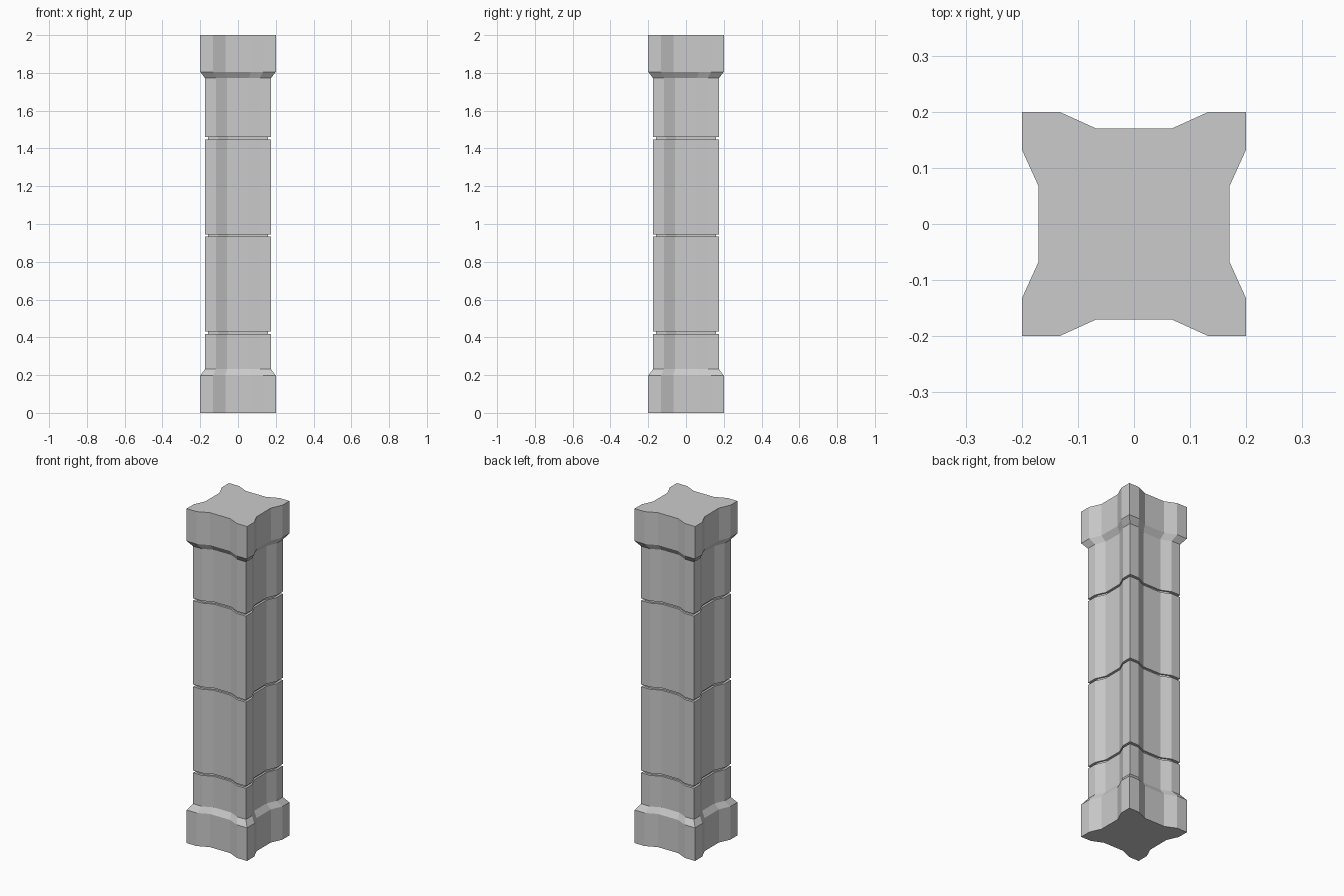
import bpy, bmesh

if "Cube" in bpy.data.objects:
    bpy.data.objects.remove(bpy.data.objects["Cube"])

# One side of the cross-section (corner to next corner); rotated four times
SIDE = [(-0.2, -0.2), (-0.133, -0.2), (-0.067, -0.17), (0.067, -0.17), (0.133, -0.2)]


def outline():
    pts, side = [], SIDE
    for _ in range(4):
        pts += side
        side = [(-y, x) for x, y in side]
    return pts


def loft(name, levels):
    """Stack scaled copies of the outline; levels are (z, scale)."""
    bm = bmesh.new()
    rings = [[bm.verts.new((x * s, y * s, z)) for x, y in outline()] for z, s in levels]
    for lo, hi in zip(rings, rings[1:]):
        n = len(lo)
        for i in range(n):
            j = (i + 1) % n
            bm.faces.new((lo[i], lo[j], hi[j], hi[i]))
    bm.faces.new(rings[0][::-1])
    bm.faces.new(rings[-1])
    mesh = bpy.data.meshes.new(name)
    bm.to_mesh(mesh)
    bm.free()
    obj = bpy.data.objects.new(name, mesh)
    bpy.context.collection.objects.link(obj)
    return obj


SHAFT, GROOVE = 0.872, 0.80

# Plinth, with chamfer up to the shaft
levels = [(0, 1), (0.198, 1), (0.232, SHAFT)]

# Shaft with three square-cut joints between the blocks
for z in (0.424, 0.939, 1.454):
    levels += [(z - 0.0065, SHAFT), (z - 0.0065, GROOVE),
               (z + 0.0065, GROOVE), (z + 0.0065, SHAFT)]

# Capital, mirroring the plinth
levels += [(1.772, SHAFT), (1.806, 1), (2, 1)]

loft("stone_pillar", levels)
